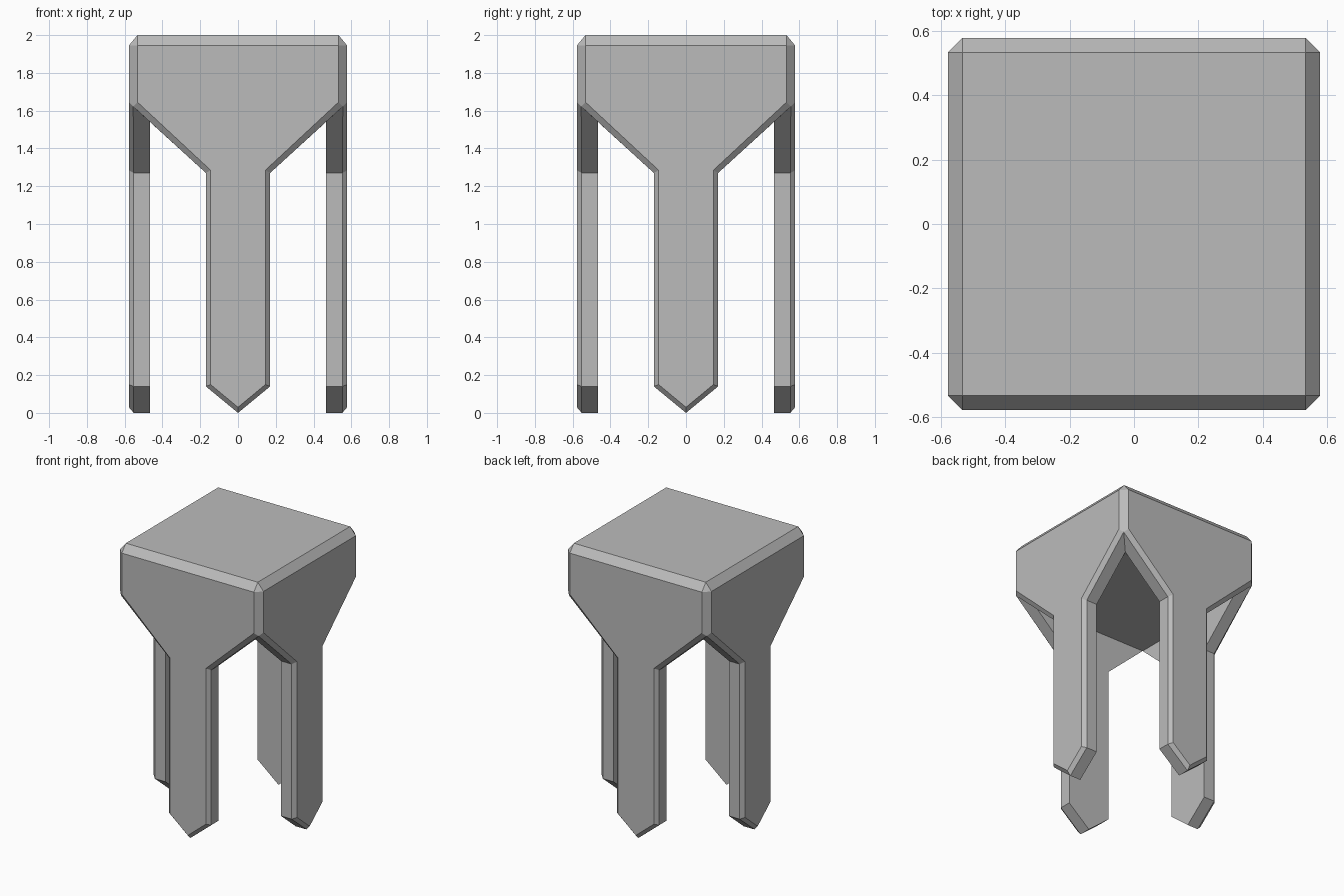
import bpy, bmesh
from math import pi
from mathutils import Matrix

cube = bpy.data.objects.get("Cube")
if cube:
    bpy.data.objects.remove(cube, do_unlink=True)

mat = bpy.data.materials.new("plain_grey")
mat.use_nodes = True
GREY = (0.5, 0.5, 0.5, 1)
mat.diffuse_color = GREY
mat.node_tree.nodes["Principled BSDF"].inputs["Base Color"].default_value = GREY

HALF, FLAT, MID = 0.578, 0.532, 0.555     # outer side, chamfer start, chamfer centre
RIM, INNER, CEILING = 0.552, 0.466, 1.54  # bevel depth, inner wall, underside
TOP, SHOULDER = 2.0, 1.945

bm = bmesh.new()


def face(points):
    return bm.faces.new([bm.verts.new(p) for p in points])


def mirrored(half):
    """Close a half outline that starts on the centre line."""
    return half + [(-x, y, z) for x, y, z in reversed(half) if x > 0]


# One side: pointed leg widening into the block, as three outlines
front = mirrored([(0, -HALF, 0.03), (0.145, -HALF, 0.15), (0.145, -HALF, 1.285),
                  (FLAT, -HALF, 1.645), (FLAT, -HALF, SHOULDER)])
rim = mirrored([(0, -RIM, 0), (0.17, -RIM, 0.14), (0.17, -RIM, 1.27), (MID, -MID, 1.622)])
inner = mirrored([(0, -INNER, 0), (0.17, -INNER, 0.14), (0.17, -INNER, 1.27),
                  (INNER, -INNER, CEILING)])
face(front)
face(inner)
lower = [front[i] for i in (0, 1, 2, 3, 6, 7, 8)]
for i in range(7):
    if i != 3:                            # the gap is closed by the block
        j = (i + 1) % 7
        face([lower[i], lower[j], rim[j], rim[i]])
        face([rim[i], rim[j], inner[j], inner[i]])

# Chamfers of the block: top edge, corner edge and corner tip
face([(-FLAT, -HALF, SHOULDER), (FLAT, -HALF, SHOULDER), (FLAT, -FLAT, TOP), (-FLAT, -FLAT, TOP)])
face([(FLAT, -HALF, SHOULDER), (FLAT, -HALF, 1.645), (MID, -MID, 1.622),
      (HALF, -FLAT, 1.645), (HALF, -FLAT, SHOULDER)])
face([(FLAT, -HALF, SHOULDER), (HALF, -FLAT, SHOULDER), (FLAT, -FLAT, TOP)])

# Repeat around the four sides
side = bm.verts[:] + bm.edges[:] + bm.faces[:]
for k in range(1, 4):
    copy = bmesh.ops.duplicate(bm, geom=side)["geom"]
    bmesh.ops.rotate(bm, verts=[v for v in copy if isinstance(v, bmesh.types.BMVert)],
                     cent=(0, 0, 0), matrix=Matrix.Rotation(k * pi / 2, 3, "Z"))

# Top and underside of the block
for r, z in ((FLAT, TOP), (INNER, CEILING)):
    face([(-r, -r, z), (r, -r, z), (r, r, z), (-r, r, z)])

bmesh.ops.remove_doubles(bm, verts=bm.verts, dist=0.0005)
bmesh.ops.recalc_face_normals(bm, faces=bm.faces)
mesh = bpy.data.meshes.new("four_legged_block")
bm.to_mesh(mesh)
bm.free()
mesh.materials.append(mat)
bpy.context.collection.objects.link(bpy.data.objects.new("four_legged_block", mesh))
